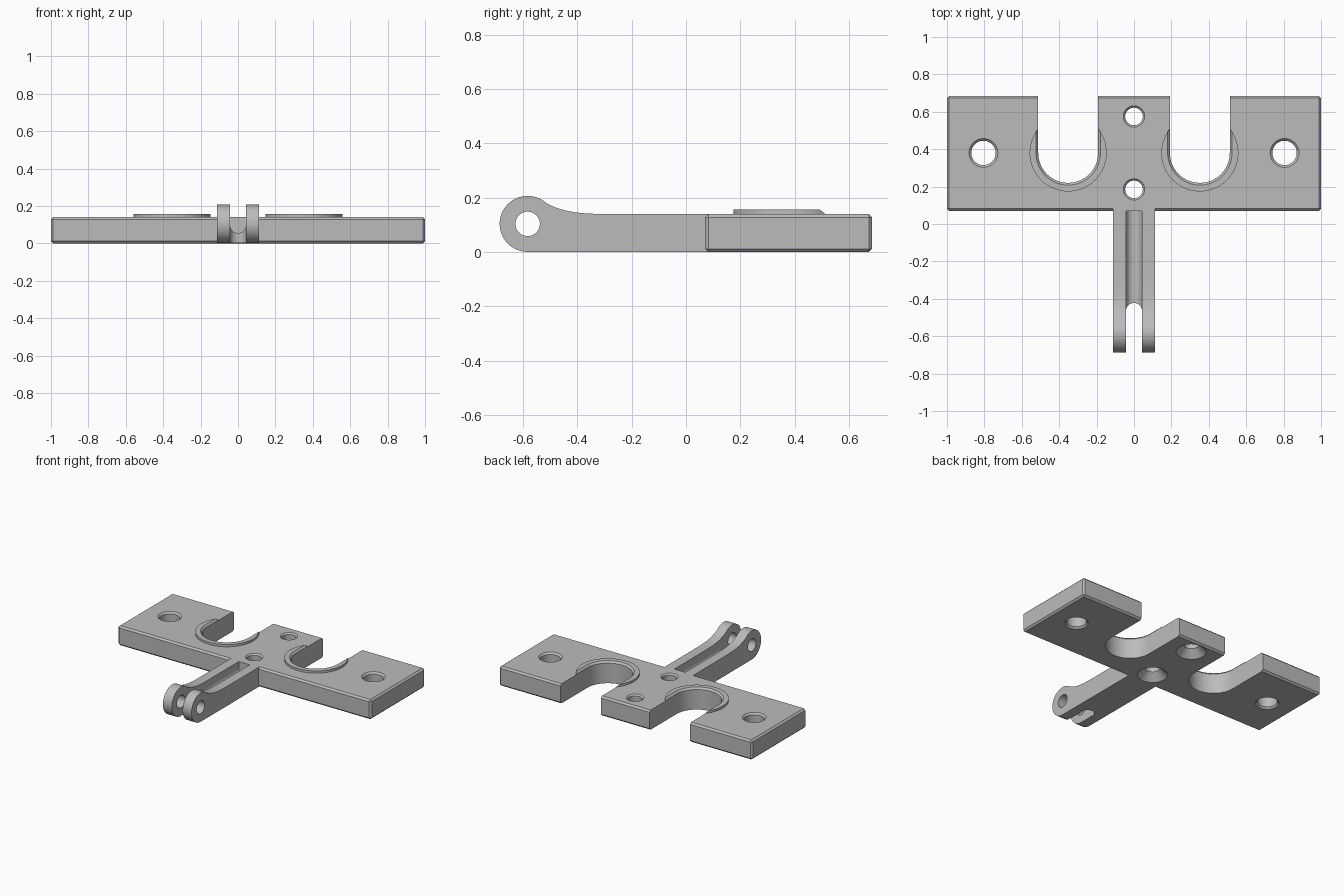
import bpy, bmesh
from math import sin, cos, pi, radians

if "Cube" in bpy.data.objects:
    bpy.data.objects.remove(bpy.data.objects["Cube"], do_unlink=True)

GREY = (0.5, 0.5, 0.5, 1)
grey = bpy.data.materials.new("plain grey")
grey.use_nodes = True
grey.diffuse_color = GREY
grey.node_tree.nodes["Principled BSDF"].inputs["Base Color"].default_value = GREY

THICK = 0.14      # plate thickness
FRONT, BACK = 0.07, 0.685
MID = 0.38        # y of slot and outer hole centres


def add_object(name, bm):
    bmesh.ops.recalc_face_normals(bm, faces=bm.faces)
    mesh = bpy.data.meshes.new(name)
    bm.to_mesh(mesh)
    bm.free()
    mesh.materials.append(grey)
    ob = bpy.data.objects.new(name, mesh)
    bpy.context.collection.objects.link(ob)
    return ob


def loft(name, rings):
    """Closed solid through rings of equal point count."""
    bm = bmesh.new()
    loops = [[bm.verts.new(p) for p in ring] for ring in rings]
    n = len(loops[0])
    for a, b in zip(loops, loops[1:]):
        for i in range(n):
            j = (i + 1) % n
            bm.faces.new((a[i], a[j], b[j], b[i]))
    bm.faces.new(loops[0])
    bm.faces.new(loops[-1])
    return add_object(name, bm)


def arc(cx, cy, r, start, end, n):
    angles = [radians(start + (end - start) * i / n) for i in range(n + 1)]
    return [(cx + r * cos(a), cy + r * sin(a)) for a in angles]


def turned(name, x, y, steps):
    """Vertical round solid from (z, radius) steps."""
    return loft(name, [[(px, py, z) for px, py in arc(x, y, r, 0, 360, 64)[:-1]]
                       for z, r in steps])


def slot_outline(cx, cy, r, open_y):
    s = 1 if open_y > cy else -1
    pts = [(px, cy - s * (py - cy)) for px, py in arc(cx, cy, r, 0, 180, 32)]
    return pts + [(cx - r, open_y), (cx + r, open_y)]


def cut(ob, cutters):
    bpy.context.view_layer.objects.active = ob
    for c in cutters:
        mod = ob.modifiers.new("cut", "BOOLEAN")
        mod.operation, mod.solver, mod.object = "DIFFERENCE", "EXACT", c
        bpy.ops.object.modifier_apply(modifier=mod.name)


def smooth(ob):
    bpy.ops.object.select_all(action="DESELECT")
    ob.select_set(True)
    bpy.context.view_layer.objects.active = ob
    bpy.ops.object.shade_smooth_by_angle(angle=radians(25))


# Chamfered base plate
bm = bmesh.new()
bmesh.ops.create_cube(bm, size=1)
for v in bm.verts:
    v.co = (v.co.x * 2, v.co.y * (BACK - FRONT) + (BACK + FRONT) / 2,
            (v.co.z + 0.5) * THICK)
bmesh.ops.bevel(bm, geom=bm.edges[:], offset=0.012, segments=1, affect="EDGES")
plate = add_object("base_plate", bm)

# Slots and raised rims around them
cutters, rims = [], []
for side, label in ((1, "left"), (-1, "right")):
    x = side * 0.352
    slot = loft(label + "_slot_cutter",
                [[(px, py, z) for px, py in slot_outline(x, MID, r, 0.8)]
                 for z, r in ((-0.1, 0.16), (0.143, 0.16), (0.157, 0.173), (0.2, 0.173))])
    rim = turned(label + "_slot_rim", x, MID, ((0.12, 0.206), (0.156, 0.206)))
    cut(rim, [slot])
    rims.append(rim)
    cutters.append(slot)
    # Outer hole, chamfered at both ends
    cutters.append(turned(label + "_hole_cutter", side * 0.805, MID,
                          ((-0.02, 0.097), (0.012, 0.065), (THICK - 0.012, 0.065),
                           (THICK + 0.02, 0.097))))

# Middle screw holes, countersunk underneath
for y in (0.185, 0.575):
    cutters.append(turned("screw_hole_cutter", 0, y,
                          ((-0.02, 0.118), (0.05, 0.047), (THICK - 0.01, 0.047),
                           (THICK + 0.02, 0.077))))
cut(plate, cutters)

# Arm with round eye end
EYE_Y, EYE_Z, EYE_R = -0.583, 0.104, 0.103
profile = arc(EYE_Y, EYE_Z, EYE_R, 47, 270, 48)
profile += [(FRONT + 0.012, 0), (FRONT + 0.012, THICK)]
neck_y, neck_z = profile[0]
for i in range(16):
    t = i / 16
    profile.append((-0.22 + (neck_y + 0.22) * t, THICK + (neck_z - THICK) * t ** 4))
arm = loft("arm", [[(x, y, z) for y, z in profile] for x in (-0.113, 0.113)])

# Round-bottomed groove, fork gap and pin hole
GAP = 0.043
groove = loft("groove_cutter",
              [[(px, y, pz) for px, pz in slot_outline(0, 0.098, GAP, 0.4)]
               for y in (-0.8, FRONT)])
fork = loft("fork_cutter",
            [[(px, py, z) for px, py in slot_outline(0, -0.465, GAP, -0.8)]
             for z in (-0.1, 0.3)])
pin = loft("pin_cutter",
           [[(x, py, pz) for py, pz in arc(EYE_Y, EYE_Z, 0.045, 0, 360, 48)[:-1]]
            for x in (-0.2, 0.2)])
arm_cutters = [groove, fork, pin]
cut(arm, arm_cutters)

for ob in [plate, arm] + rims:
    smooth(ob)
for c in cutters + arm_cutters:
    bpy.data.objects.remove(c, do_unlink=True)
